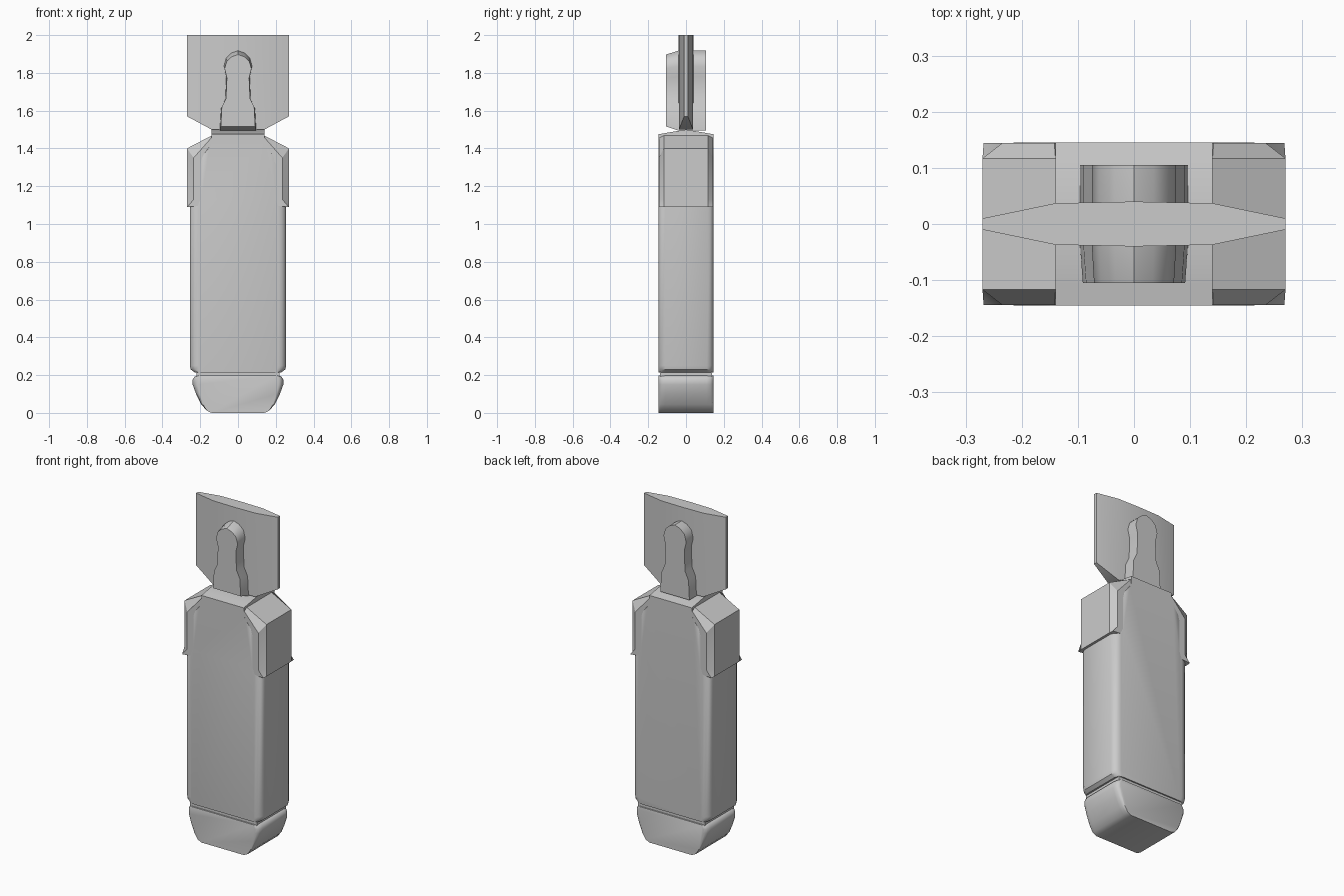
import bpy, bmesh

if "Cube" in bpy.data.objects:
    bpy.data.objects.remove(bpy.data.objects["Cube"])

def loft(name, rings, angle=35):
    """Skin a list of equal-length vertex rings and cap both ends."""
    bm = bmesh.new()
    vs = [[bm.verts.new(p) for p in r] for r in rings]
    n = len(rings[0])
    for a, b in zip(vs, vs[1:]):
        for i in range(n):
            j = (i + 1) % n
            bm.faces.new((a[i], a[j], b[j], b[i]))
    bm.faces.new(vs[0])
    bm.faces.new(vs[-1])
    bmesh.ops.recalc_face_normals(bm, faces=bm.faces)
    me = bpy.data.meshes.new(name)
    bm.to_mesh(me)
    bm.free()
    ob = bpy.data.objects.new(name, me)
    bpy.context.collection.objects.link(ob)
    bpy.ops.object.select_all(action='DESELECT')
    bpy.context.view_layer.objects.active = ob
    ob.select_set(True)
    bpy.ops.object.shade_smooth_by_angle(angle=angle * 3.14159 / 180)
    return ob

def both(half):
    return half + [(-x, z) for x, z in reversed(half) if x > 0]

def pull(x, d):
    # pull only the outer sides inward, to round the vertical corners
    s = max(0, min(1, (abs(x) - 0.17) / 0.085))
    return x - d * s * (1 if x > 0 else -1)

ROUND = [(0.145, 0.045), (0.141, 0.025), (0.13, 0.01), (0.11, 0.0)]
STEPS = [(-y, d) for y, d in ROUND] + [(0, 0)] + [(y, d) for y, d in reversed(ROUND)]

# main body, with recesses for the shoulder plates and a gently ridged top
body = both([(0.23, 0.215), (0.25, 0.23), (0.255, 0.25), (0.255, 1.09), (0.222, 1.13),
             (0.222, 1.32), (0.20, 1.36), (0.15, 1.41), (0.14, 1.43), (0.14, 1.5)])
loft("body", [[(pull(x, d), y, z - 0.17 * abs(y) if z > 1.45 else z) for x, z in body]
              for y, d in STEPS])

# recessed neck between body and end cap
neck = both([(0.22, 0.18), (0.22, 0.23)])
loft("lower_groove", [[(x, y, z) for x, z in neck] for y in (-0.137, 0.137)])

# tapered end cap
cap = both([(0.14, 0), (0.165, 0.012), (0.195, 0.045), (0.222, 0.10), (0.24, 0.15),
            (0.24, 0.175), (0.232, 0.19), (0.22, 0.197)])
loft("end_cap", [[(pull(x, d * 0.7), y, z) for x, z in cap] for y, d in STEPS])

# shoulder plates, wrapping round the corners and flaring at the lower tips
outer = [(0.27, 1.09), (0.27, 1.40), (0.14, 1.468), (0.10, 1.40), (0.15, 1.30), (0.15, 1.09)]
edge = [(0.268, 1.09), (0.232, 1.33), (0.142, 1.44), (0.10, 1.40), (0.15, 1.30), (0.15, 1.09)]
edge = [(0.268, 1.09), (0.235, 1.13), (0.235, 1.35), (0.142, 1.455), (0.10, 1.40), (0.15, 1.30), (0.15, 1.10)]
outer.insert(1, (0.27, 1.13))
for side, s in (("left", -1), ("right", 1)):
    loft(side + "_shoulder", [[(s * x, y, z) for x, z in p] for y, p in
         ((-0.144, edge), (-0.117, outer), (0.117, outer), (0.144, edge))], 30)

# flat blade, thick in the middle and thin at its sides
blade = [(-0.27, 0.01, 1.57), (-0.14, 0.037, 1.5), (0, 0.04, 1.5), (0.14, 0.037, 1.5), (0.27, 0.01, 1.57)]
loft("blade", [[(x, -t, z), (x, t, z), (x, t, 2), (x, -t, 2)] for x, t, z in blade])

# raised rib through the blade
rib = both([(0.096, 1.495), (0.09, 1.61), (0.067, 1.66), (0.062, 1.78), (0.075, 1.835),
            (0.062, 1.88), (0.035, 1.905), (0, 1.918)])
front = [(x * 0.95, 1.708 + (z - 1.708) * 0.9) for x, z in rib]
loft("rib", [[(x, y, z) for x, z in p] for y, p in
             ((-0.105, front), (-0.04, rib), (0.105, rib))])
